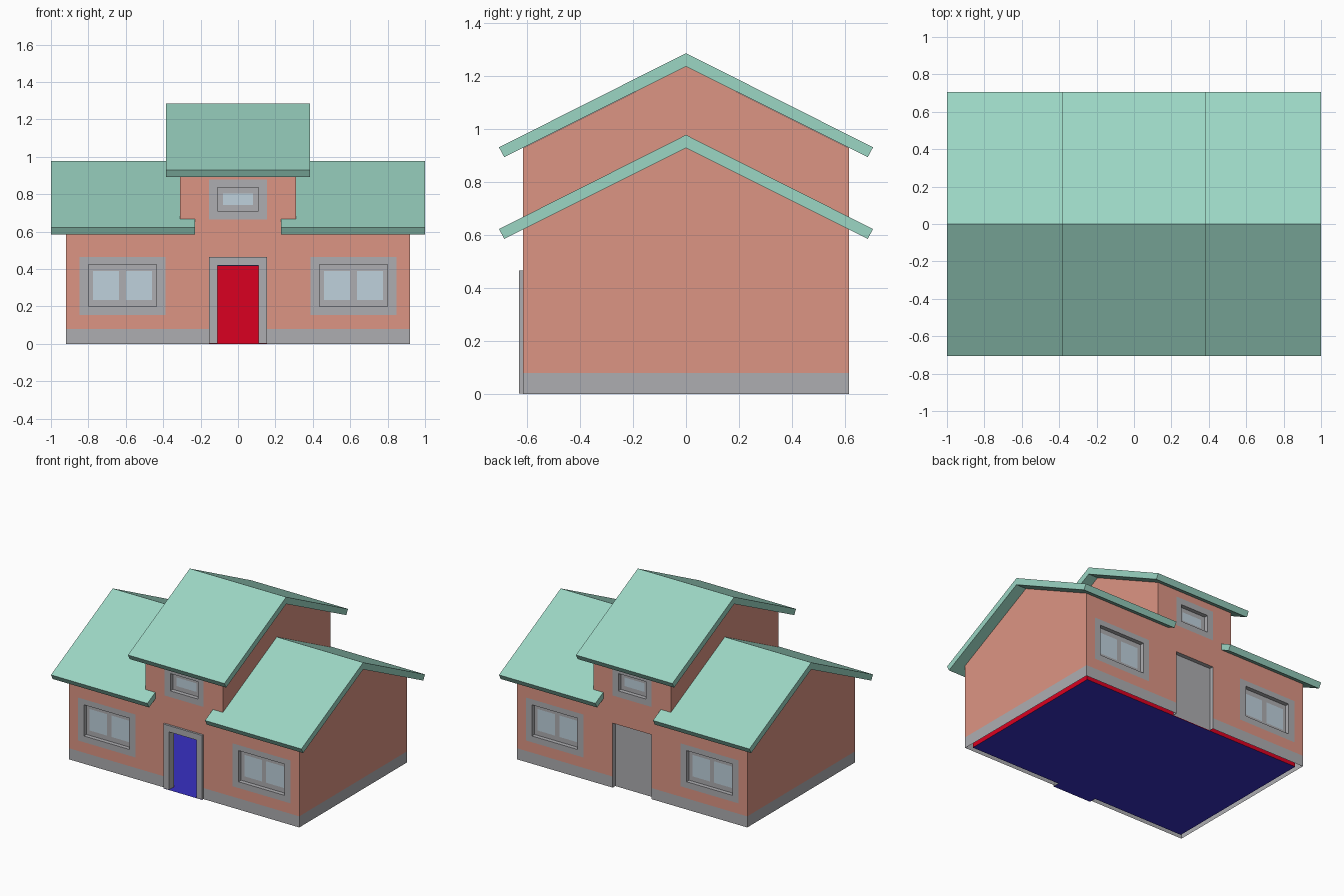
import bpy
from math import pi

if "Cube" in bpy.data.objects:
    bpy.data.objects.remove(bpy.data.objects["Cube"])


def material(name, rgb):
    m = bpy.data.materials.new(name)
    m.diffuse_color = (*rgb, 1)
    m.use_nodes = True
    m.node_tree.nodes["Principled BSDF"].inputs["Base Color"].default_value = m.diffuse_color
    return m


WALL = material("wall_paint", (0.72, 0.30, 0.23))
TRIM = material("trim_grey", (0.42, 0.42, 0.44))
ROOF = material("roof_green", (0.33, 0.67, 0.55))
GLASS = material("glass", (0.52, 0.64, 0.72))
RED = material("inner_wall_red", (0.70, 0.0, 0.015))
BLUE = material("floor_blue", (0.04, 0.03, 0.55))
HX, HY = 0.92, 0.615           # half width and half depth of the walls
RECESS = 0.03


def build(name, polys, turn=False):
    """Object from (points, material) polygons; turn spins it to the back."""
    verts, index, faces, mats, slots = [], {}, [], [], []
    for pts, mat in polys:
        face = []
        for p in pts:
            key = tuple(round(c, 5) for c in p)
            if key not in index:
                index[key] = len(verts)
                verts.append(key)
            face.append(index[key])
        faces.append(face)
        if mat not in mats:
            mats.append(mat)
        slots.append(mats.index(mat))
    me = bpy.data.meshes.new(name)
    me.from_pydata(verts, [], faces)
    for m in mats:
        me.materials.append(m)
    for poly, s in zip(me.polygons, slots):
        poly.material_index = s
    ob = bpy.data.objects.new(name, me)
    bpy.context.collection.objects.link(ob)
    if turn:
        ob.rotation_euler.z = pi
    return ob


def grid(xs, zs, y, pick):
    """Front-facing cells; pick gives each cell's material, or None for a hole."""
    out = []
    for a, b in zip(xs, xs[1:]):
        for c, d in zip(zs, zs[1:]):
            m = pick((a + b) / 2, (c + d) / 2)
            if m:
                out.append(([(a, y, c), (b, y, c), (b, y, d), (a, y, d)], m))
    return out


def sweep(outline, lo, hi, axis, mat):
    """Closed prism from a 2D outline along x or y."""
    def at(p, t):
        return (t, *p) if axis == "x" else (p[0], t, p[1])
    a, b = [at(p, lo) for p in outline], [at(p, hi) for p in outline]
    polys = [(a, mat), (b[::-1], mat)]
    n = len(outline)
    for i in range(n):
        j = (i + 1) % n
        polys.append(([a[j], a[i], b[i], b[j]], mat))
    return polys


def reveal(x0, x1, z0, z1, y0, y1, sill=True):
    """Inner sides of a wall opening."""
    ring = [(x0, z0), (x0, z1), (x1, z1), (x1, z0)]
    return [([(*p, y0), (*p, y1), (*q, y1), (*q, y0)], TRIM)
            for p, q in zip(ring, ring[1:] + ring[:1])][:4 if sill else 3]


def swap(polys):
    return [([(x, y, z) for x, z, y in pts], m) for pts, m in polys]


def symmetric(vals):
    return [-v for v in reversed(vals)] + list(vals)


def wall_cell(x, z):
    x = abs(x)
    if (x > 0.31 and z > 0.62) or (x < 0.155 and z < 0.465):
        return None
    if (0.435 < x < 0.80 and 0.20 < z < 0.425) or (x < 0.11 and 0.71 < z < 0.835):
        return None
    if z < 0.08 or (0.387 < x < 0.848 and 0.155 < z < 0.465) or (x < 0.155 and 0.665 < z < 0.88):
        return TRIM
    return WALL


def window(name, cx, cz, hw, hh, panes, gh, turn):
    """Recessed window: reveal, flat frame and glass panes."""
    xs = sorted({cx - hw, cx + hw, *(cx + v for p in panes for v in p)})
    zs = [cz - hh, cz - gh, cz + gh, cz + hh]
    y = -HY + RECESS

    def pick(x, z):
        return GLASS if abs(z - cz) < gh and any(a < x - cx < b for a, b in panes) else TRIM
    build(name, grid(xs, zs, y, pick)
          + swap(reveal(cx - hw, cx + hw, cz - hh, cz + hh, -HY, y)), turn)


# Front and back walls with windows
wx = symmetric([0.11, 0.155, 0.31, 0.387, 0.435, 0.80, 0.848, HX])
wz = [0, 0.08, 0.155, 0.20, 0.425, 0.465, 0.62, 0.665, 0.71, 0.835, 0.88, 0.9275]
for side, turn in (("front", False), ("back", True)):
    build(side + "_wall", grid(wx, wz, -HY, wall_cell), turn)
    for tag, s in (("left", -1), ("right", 1)):
        window(f"{side}_window_{tag}", s * 0.6175, 0.3125, 0.1825, 0.1125,
               [(-0.1575, -0.0175), (0.0175, 0.1575)], 0.0775, turn)
    window(side + "_window_upper", 0, 0.7725, 0.11, 0.0625, [(-0.08, 0.08)], 0.031, turn)

# Gable walls of the wings and of the taller middle block
for tag, turn in (("right", False), ("left", True)):
    low = [(-HY, 0.08), (HY, 0.08), (HY, 0.62), (0, 0.927), (-HY, 0.62)]
    base = [(-HY, 0), (HY, 0), (HY, 0.08), (-HY, 0.08)]
    high = [(-HY, 0.60), (HY, 0.60), (HY, 0.9275), (0, 1.235), (-HY, 0.9275)]
    build("gable_wall_" + tag, [([(HX, *p) for p in low], WALL),
                                ([(HX, *p) for p in base], TRIM)], turn)
    build("upper_gable_wall_" + tag, [([(0.31, *p) for p in high], WALL)], turn)


# Roofs: bent slabs with square-cut eaves
def roof(name, x0, x1, top):
    half = [(0.705, top - 0.355), (0.685, top - 0.392)]
    outline = [(0, top), *half, (0, top - 0.05),
               *[(-y, z) for y, z in reversed(half)]]
    build(name, sweep(outline, x0, x1, "x", ROOF))


roof("middle_roof", -0.385, 0.385, 1.285)
roof("right_roof", 0.23, 1.0, 0.977)
roof("left_roof", -1.0, -0.23, 0.977)

# Front door frame around the open doorway
frame = [(-0.155, 0.002), (-0.11, 0.002), (-0.11, 0.42), (0.11, 0.42), (0.11, 0.002),
         (0.155, 0.002), (0.155, 0.465), (-0.155, 0.465)]
build("front_door_frame", sweep(frame, -0.63, -0.575, "y", TRIM))

# Recessed back door
build("back_door", grid([-0.155, 0.155], [0, 0.465], -HY + RECESS, lambda x, z: TRIM)
      + swap(reveal(-0.155, 0.155, 0, 0.465, -HY, -HY + RECESS, sill=False)), True)

# Room lining, floor and ceiling
ix, iy, iz = 0.885, 0.58, 0.416
build("inner_front_wall", grid([-ix, -0.11, 0.11, ix], [0, iz], -iy,
                               lambda x, z: RED if abs(x) > 0.11 else None))
build("inner_back_wall", grid([-ix, ix], [0, iz], -iy, lambda x, z: RED), True)
for tag, turn in (("right", False), ("left", True)):
    build("inner_side_wall_" + tag,
          [([(ix, -iy, 0), (ix, iy, 0), (ix, iy, iz), (ix, -iy, iz)], RED)], turn)
floor = [(-ix, -iy), (-0.155, -iy), (-0.155, -0.63), (0.155, -0.63), (0.155, -iy),
         (ix, -iy), (ix, iy), (-ix, iy)]
build("floor", [([(x, y, 0) for x, y in floor], BLUE)])
build("ceiling", sweep([(-iy, iz), (-iy, iz + 0.015), (iy, iz + 0.015), (iy, iz)],
                       -ix, ix, "x", BLUE))

# Face solid prisms outward
import bmesh
for ob in bpy.data.objects:
    if ob.name.endswith(("_roof", "_frame")) or ob.name == "ceiling":
        bm = bmesh.new()
        bm.from_mesh(ob.data)
        bmesh.ops.recalc_face_normals(bm, faces=bm.faces)
        bm.to_mesh(ob.data)
        bm.free()
